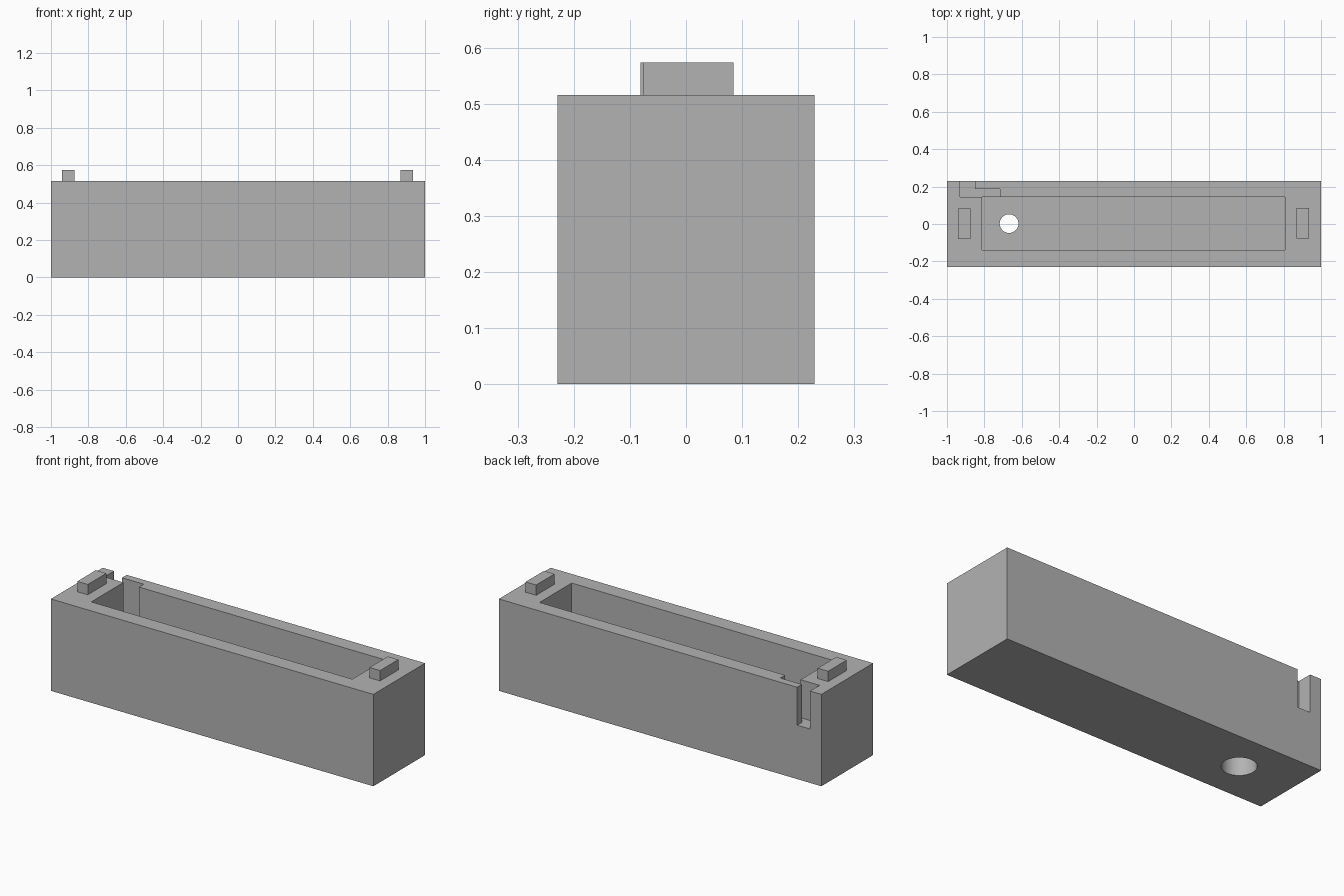
import bpy
import bmesh
from math import cos, sin, tau, radians

if "Cube" in bpy.data.objects:
    bpy.data.objects.remove(bpy.data.objects["Cube"], do_unlink=True)

grey = bpy.data.materials.new("plain grey")
grey.use_nodes = True
colour = (0.45, 0.45, 0.45, 1)
grey.diffuse_color = colour
grey.node_tree.nodes["Principled BSDF"].inputs["Base Color"].default_value = colour

TOP = 0.515
FLOOR = 0.22
ABOVE = 0.7


def prism(name, outline, z0, z1):
    """Upright solid with the given plan outline."""
    bm = bmesh.new()
    base = bm.faces.new([bm.verts.new((x, y, z0)) for x, y in outline])
    ext = bmesh.ops.extrude_face_region(bm, geom=[base])
    for v in ext["geom"]:
        if isinstance(v, bmesh.types.BMVert):
            v.co.z = z1
    bmesh.ops.recalc_face_normals(bm, faces=bm.faces)
    mesh = bpy.data.meshes.new(name)
    bm.to_mesh(mesh)
    bm.free()
    mesh.materials.append(grey)
    ob = bpy.data.objects.new(name, mesh)
    bpy.context.collection.objects.link(ob)
    return ob


def rect(x0, x1, y0, y1):
    return [(x0, y0), (x1, y0), (x1, y1), (x0, y1)]


def circle(x, y, r, n=48):
    return [(x + r * cos(tau * i / n), y + r * sin(tau * i / n)) for i in range(n)]


def cut(target, cutter):
    cutter.hide_render = True
    bpy.context.view_layer.objects.active = target
    mod = target.modifiers.new("cut", "BOOLEAN")
    mod.operation = "DIFFERENCE"
    mod.solver = "EXACT"
    mod.object = cutter
    bpy.ops.object.modifier_apply(modifier=mod.name)
    bpy.data.objects.remove(cutter, do_unlink=True)


# Box body with its long open cavity
body = prism("box_body", rect(-1, 1, -0.229, 0.229), 0, TOP)
cut(body, prism("cavity_cutter", rect(-0.812, 0.807, -0.14, 0.145), FLOOR, ABOVE))

# Stepped channel from the cavity out through the back wall
channel = [(-0.93, 0.145), (-0.812, 0.145), (-0.79, 0.12), (-0.716, 0.12),
           (-0.716, 0.187), (-0.85, 0.187), (-0.85, 0.3), (-0.93, 0.3)]
cut(body, prism("channel_cutter", channel, 0.302, ABOVE))

# Screw hole through the floor, widened from below
cut(body, prism("recess_cutter", circle(-0.668, 0.002, 0.088), -0.1, 0.13))
cut(body, prism("hole_cutter", circle(-0.668, 0.002, 0.05), 0.05, 0.4))

bpy.ops.object.select_all(action="DESELECT")
body.select_set(True)
bpy.context.view_layer.objects.active = body
bpy.ops.object.shade_smooth_by_angle(angle=radians(30))

# Locating pegs on the two end rims
prism("right_peg", rect(-0.94, -0.875, -0.081, 0.083), TOP, 0.573)
prism("left_peg", rect(0.87, 0.935, -0.077, 0.085), TOP, 0.573)
